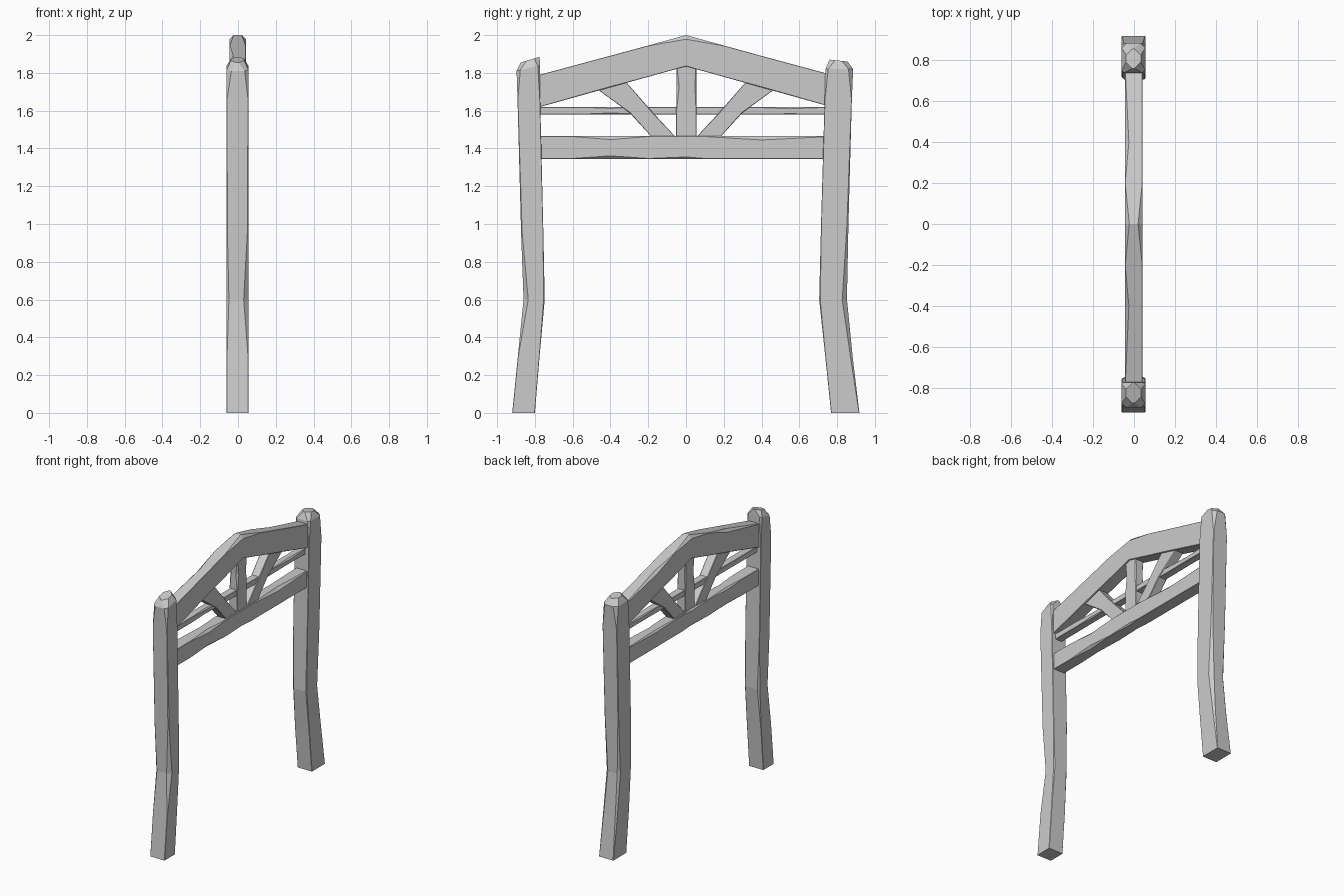
import bpy
import bmesh

cube = bpy.data.objects.get("Cube")
if cube:
    bpy.data.objects.remove(cube, do_unlink=True)

grey = bpy.data.materials.new("weathered grey")
grey.use_nodes = True
colour = (0.6, 0.6, 0.6, 1)
grey.diffuse_color = colour
grey.node_tree.nodes["Principled BSDF"].inputs["Base Color"].default_value = colour

FINE = 0.002  # chamfer of an unworn edge


def section(x0, x1, a0, a1, wear):
    """Rectangle with four corners cut by their own wear; gives (x, a) pairs."""
    corners = [(x0, a0), (x1, a0), (x1, a1), (x0, a1)]
    points = []
    for i, (x, a) in enumerate(corners):
        cut = max(FINE, wear[i])
        sx = 1 if x == x0 else -1
        sa = 1 if a == a0 else -1
        along_x, along_a = (x + sx * cut, a), (x, a + sa * cut)
        points += [along_a, along_x] if i % 2 == 0 else [along_x, along_a]
    return points


def loft(name, rings):
    """Skin a row of rings into one closed timber."""
    bm = bmesh.new()
    rows = [[bm.verts.new(p) for p in ring] for ring in rings]
    for low, high in zip(rows, rows[1:]):
        n = len(low)
        for i in range(n):
            j = (i + 1) % n
            bm.faces.new((low[i], low[j], high[j], high[i]))
    bm.faces.new(rows[0])
    bm.faces.new(rows[-1])
    bmesh.ops.recalc_face_normals(bm, faces=bm.faces)
    mesh = bpy.data.meshes.new(name)
    bm.to_mesh(mesh)
    bm.free()
    mesh.materials.append(grey)
    obj = bpy.data.objects.new(name, mesh)
    bpy.context.collection.objects.link(obj)


def upright(name, x0, x1, stations):
    """Station: height, y range, end tilt, x inset, corner wear."""
    rings = []
    for z, y0, y1, tilt, inset, wear in stations:
        pts = section(x0 + inset, x1 - inset, y0, y1, wear)
        rings.append([(x, y, z + tilt * (y - y0) / (y1 - y0)) for x, y in pts])
    loft(name, rings)


def beam(name, x0, x1, stations):
    """Station: y, z range, corner wear (low left, low right, top right, top left)."""
    loft(name, [[(x, y, z) for x, z in section(x0, x1, z0, z1, wear)]
                for y, z0, z1, wear in stations])


NONE = (0, 0, 0, 0)
CAP = (.03, .03, .03, .03)

# Crooked posts with chipped edges at the bend and blunted tops
upright("front_post", -.06, .055, [
    (0, -.92, -.80, 0, 0, NONE),
    (.3, -.89, -.775, 0, 0, NONE),
    (.6, -.86, -.748, 0, 0, (.012, .025, .006, .012)),
    (.95, -.873, -.755, 0, 0, (.004, .006, 0, 0)),
    (1.66, -.892, -.772, 0, 0, NONE),
    (1.81, -.897, -.773, .03, 0, (.025, .02, .012, .012)),
    (1.855, -.875, -.775, .03, .022, CAP),
])
upright("back_post", -.06, .055, [
    (0, .768, .918, 0, 0, NONE),
    (.3, .737, .882, 0, 0, (0, 0, .012, .01)),
    (.6, .705, .852, 0, 0, (.012, .006, .025, .015)),
    (1.0, .715, .86, 0, 0, (0, 0, .008, .004)),
    (1.66, .734, .878, 0, 0, NONE),
    (1.82, .738, .885, 0, 0, (.012, .015, .025, .025)),
    (1.87, .76, .855, -.01, .022, CAP),
])

# Peaked top beam
beam("arched_beam", -.045, .042, [
    (-.79, 1.615, 1.786, NONE),
    (-.4, 1.724, 1.891, (.004, .004, 0, .02)),
    (-.2, 1.779, 1.945, NONE),
    (0, 1.835, 2.0, (0, 0, .022, .022)),
    (.2, 1.779, 1.945, NONE),
    (.4, 1.723, 1.89, (.004, .004, 0, .02)),
    (.76, 1.622, 1.793, NONE),
])

# Heavy lower beam with worn nicks
beam("lower_beam", -.045, .042, [
    (-.79, 1.345, 1.465, NONE),
    (-.6, 1.345, 1.465, NONE),
    (-.4, 1.345, 1.465, (.01, .016, .018, .012)),
    (-.2, 1.345, 1.465, NONE),
    (0, 1.345, 1.465, (.01, .01, 0, .012)),
    (.1, 1.345, 1.465, NONE),
    (.4, 1.345, 1.465, (0, 0, .02, .012)),
    (.76, 1.345, 1.465, NONE),
])

# Thin middle rail
beam("middle_rail", -.028, .026, [
    (-.79, 1.58, 1.62, NONE),
    (-.55, 1.58, 1.62, NONE),
    (-.4, 1.58, 1.62, (.004, .008, .008, .004)),
    (-.25, 1.58, 1.62, NONE),
    (.35, 1.58, 1.62, NONE),
    (.55, 1.58, 1.62, (.004, .004, .01, .008)),
    (.76, 1.58, 1.62, NONE),
])

# King post and the two slanting braces
upright("king_post", -.034, .032, [
    (1.45, -.052, .055, 0, 0, NONE),
    (1.6, -.052, .055, 0, 0, NONE),
    (1.73, -.05, .055, 0, 0, (.014, .014, .008, .008)),
    (1.85, -.052, .055, 0, 0, NONE),
])
for name, side in (("front_brace", -1), ("back_brace", 1)):
    stations = []
    for z, near, far, rise, wear in ((1.45, .045, .172, 0, 0),
                                     (1.59, .175, .3, 0, .005),
                                     (1.75, .315, .465, -.04, 0)):
        y0, y1 = sorted((side * near, side * far))
        base, tilt = (z, rise) if side > 0 else (z + rise, -rise)
        stations.append((base, y0, y1, tilt, 0, (wear,) * 4))
    upright(name, -.034, .032, stations)
